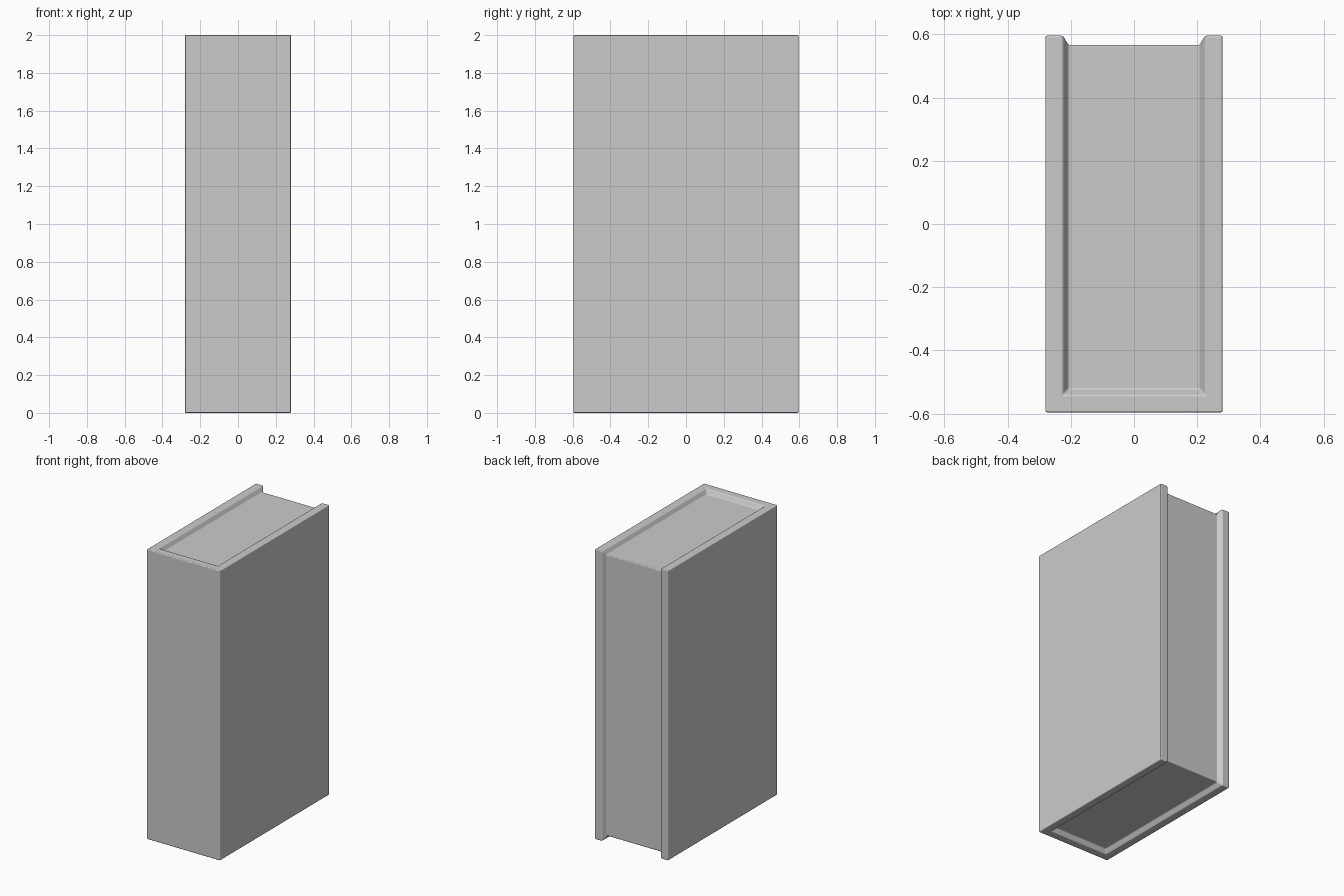
import bpy, bmesh
from mathutils import Vector

default = bpy.data.objects.get("Cube")
if default:
    bpy.data.objects.remove(default, do_unlink=True)

WIDTH, DEPTH, HEIGHT = 0.56, 1.192, 2.0
BOARD, SLOPE, RECESS = 0.055, 0.018, 0.03

# Single grey finish
grey = bpy.data.materials.new("light_grey")
grey.use_nodes = True
colour = (0.6, 0.6, 0.6, 1)
grey.diffuse_color = colour
grey.node_tree.nodes["Principled BSDF"].inputs["Base Color"].default_value = colour

# Solid block for the closed book
bm = bmesh.new()
bmesh.ops.create_cube(bm, size=1)
bmesh.ops.scale(bm, vec=(WIDTH, DEPTH, HEIGHT), verts=bm.verts)
bmesh.ops.translate(bm, vec=(0, 0, HEIGHT / 2), verts=bm.verts)

# Page faces on top, bottom and back, framed by the cover boards and spine
pages = [f for f in bm.faces if abs(f.normal.z) > 0.9 or f.normal.y > 0.9]
bmesh.ops.inset_region(bm, faces=pages, thickness=BOARD, use_even_offset=True)
bmesh.ops.inset_region(bm, faces=pages, thickness=SLOPE, use_even_offset=True)

# Sink the page block below the cover rim
for v in {v for f in pages for v in f.verts}:
    if v.co.z > HEIGHT - 0.01:
        v.co.z -= RECESS
    elif v.co.z < 0.01:
        v.co.z += RECESS
    if v.co.y > DEPTH / 2 - 0.01:
        v.co.y -= RECESS

bmesh.ops.recalc_face_normals(bm, faces=bm.faces)
mesh = bpy.data.meshes.new("book")
bm.to_mesh(mesh)
bm.free()
mesh.materials.append(grey)
book = bpy.data.objects.new("book", mesh)
bpy.context.collection.objects.link(book)

# Softly rounded edges
bevel = book.modifiers.new("rounded_edges", "BEVEL")
bevel.width = 0.006
bevel.segments = 3
bevel.limit_method = "ANGLE"
bevel.harden_normals = True

bpy.context.view_layer.objects.active = book
book.select_set(True)
bpy.ops.object.shade_smooth_by_angle()
